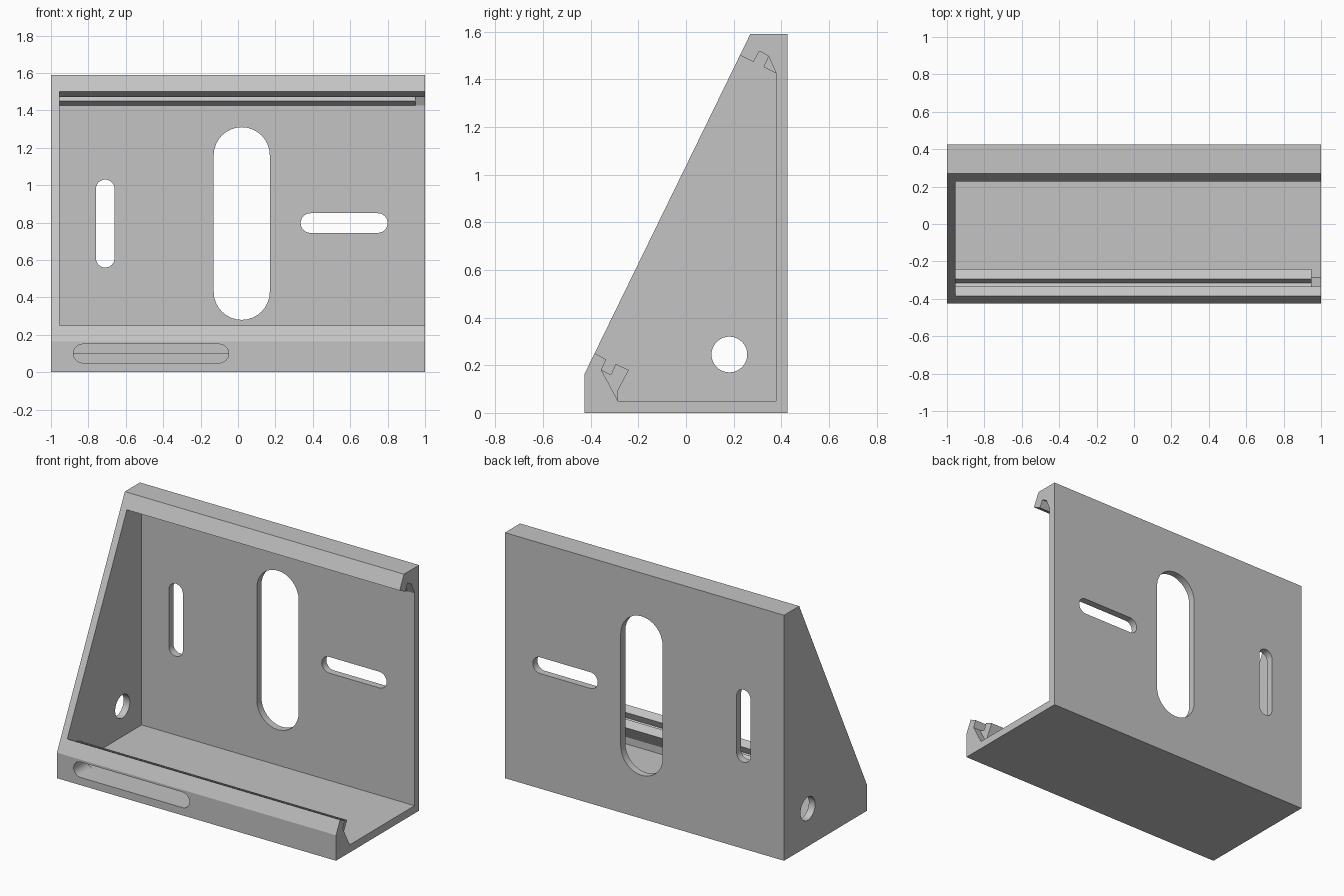
import bpy, bmesh, math

cube = bpy.data.objects.get("Cube")
if cube:
    bpy.data.objects.remove(cube, do_unlink=True)

grey = bpy.data.materials.new("light_grey")
grey.use_nodes = True
COLOUR = (0.55, 0.55, 0.55, 1)
grey.diffuse_color = COLOUR
grey.node_tree.nodes["Principled BSDF"].inputs["Base Color"].default_value = COLOUR


def prism(name, points, axis, start, end):
    """Extrude a flat outline along x (outline in y, z) or y (outline in x, z)."""
    def place(p, d):
        return (d, p[0], p[1]) if axis == "x" else (p[0], d, p[1])
    bm = bmesh.new()
    face = bm.faces.new([bm.verts.new(place(p, start)) for p in points])
    moved = bmesh.ops.extrude_face_region(bm, geom=[face])["geom"]
    for v in moved:
        if isinstance(v, bmesh.types.BMVert):
            v.co["xy".index(axis)] = end
    bmesh.ops.recalc_face_normals(bm, faces=bm.faces)
    mesh = bpy.data.meshes.new(name)
    bm.to_mesh(mesh)
    bm.free()
    mesh.materials.append(grey)
    obj = bpy.data.objects.new(name, mesh)
    bpy.context.collection.objects.link(obj)
    return obj


def stadium(u0, u1, v0, v1, steps=16):
    """Outline of a slot with round ends filling the given rectangle."""
    r = min(u1 - u0, v1 - v0) / 2
    cu, cv = (u0 + u1) / 2, (v0 + v1) / 2
    du, dv = (u1 - u0) / 2 - r, (v1 - v0) / 2 - r
    centres = [(cu + du, cv + dv), (cu - du, cv - dv)]
    first = -math.pi / 2 if du > dv else 0
    points = []
    for k, (x, y) in enumerate(centres):
        for i in range(steps + 1):
            a = first + math.pi * (k + i / steps)
            points.append((x + r * math.cos(a), y + r * math.sin(a)))
    return points


# Solid wedge that the bracket is cut from
bracket = prism("bracket", [(-.425, 0), (.425, 0), (.425, 1.59), (.27, 1.59), (-.425, .165)],
                "x", -1, 1)

# Interior, with a grooved lip and tooth along both open edges
lower_lip = [(-.565, .34), (-.384, .25), (-.335, .225), (-.355, .18), (-.315, .16),
             (-.295, .205), (-.24, .18), (-.285, .095), (-.285, .05)]
upper_lip = [(.378, .05), (.378, 1.425), (.325, 1.451), (.346, 1.497), (.308, 1.518),
             (.283, 1.472), (.228, 1.5), (.05, 1.59)]
cutters = [prism("interior_cutter", lower_lip + upper_lip, "x", -.955, 1.1)]

# Teeth stop short of the open end
cutters.append(prism("lower_tooth_cutter", [(-.355, .18), (-.285, .05), (-.2, .05),
                                            (-.2, .225), (-.335, .225)], "x", .95, 1.1))
cutters.append(prism("upper_tooth_cutter", [(.346, 1.497), (.378, 1.425), (.3, 1.425),
                                            (.32, 1.49)], "x", .95, 1.1))

# Slots through the back wall
for name, box in (("large_slot", (-.13, .17, .28, 1.31)),
                  ("upright_slot", (-.76, -.66, .56, 1.03)),
                  ("level_slot", (.335, .8, .745, .85))):
    cutters.append(prism(name + "_cutter", stadium(*box), "y", .3, .5))

# Slot in the front lip and round hole in the side wall
cutters.append(prism("front_slot_cutter", stadium(-.88, -.05, .05, .15), "y", -.5, -.284))
hole = [(.182 + .075 * math.cos(a), .245 + .075 * math.sin(a))
        for a in (math.tau * i / 40 for i in range(40))]
cutters.append(prism("side_hole_cutter", hole, "x", -1.1, -.9))

# Apply the cuts and remove the cutters
bpy.context.view_layer.objects.active = bracket
bracket.select_set(True)
for cutter in cutters:
    cutter.hide_render = True
    mod = bracket.modifiers.new(cutter.name, "BOOLEAN")
    mod.operation = "DIFFERENCE"
    mod.solver = "EXACT"
    mod.object = cutter
    bpy.ops.object.modifier_apply(modifier=mod.name)
    bpy.data.objects.remove(cutter, do_unlink=True)

bpy.ops.object.shade_smooth_by_angle(angle=math.radians(20))
